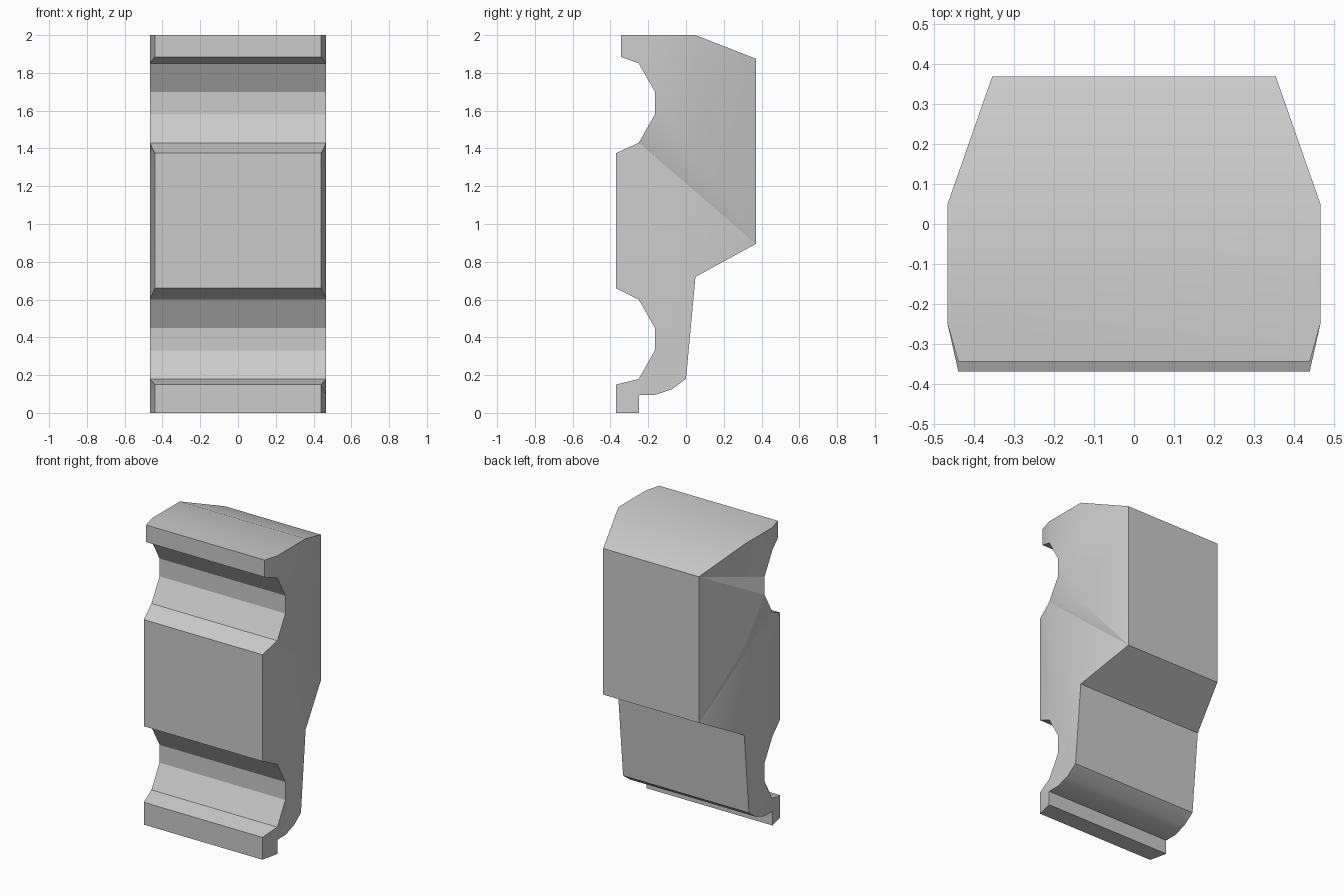
import bpy, bmesh, math

if "Cube" in bpy.data.objects:
    bpy.data.objects.remove(bpy.data.objects["Cube"])

# Side profile (y, z), going clockwise from the top front lip
GROOVE = [(-0.25, 0.0), (-0.165, 0.15), (-0.165, 0.27), (-0.25, 0.42)]


def groove(z):
    return [(y, z + dz) for y, dz in GROOVE]


profile = [(-0.345, 2), (0.05, 2), (0.37, 1.875), (0.37, 0.895), (0.05, 0.72),
           (0, 0.18), (-0.075, 0.125), (-0.165, 0.095), (-0.25, 0.095),
           (-0.25, 0), (-0.37, 0), (-0.37, 0.15)]
profile += groove(0.18)
profile += [(-0.37, 0.66), (-0.37, 1.375)]
profile += groove(1.43)
profile += [(-0.345, 1.885)]


def half_width(y):
    if y < -0.3:          # chamfered front
        return 0.44
    if y > 0.06:          # tapered back
        return 0.355
    return 0.467


# Extrude the profile across x
bm = bmesh.new()
face = bm.faces.new([bm.verts.new((-1, y, z)) for y, z in profile])
ext = bmesh.ops.extrude_face_region(bm, geom=[face], use_keep_orig=True)
for v in ext["geom"]:
    if isinstance(v, bmesh.types.BMVert):
        v.co.x = 1
caps = [f for f in bm.faces if len(f.verts) > 4]
bmesh.ops.triangulate(bm, faces=caps)

# Cut at the lines where the sides start to narrow, then set the widths
for y in (-0.25, 0.05):
    bmesh.ops.bisect_plane(bm, geom=bm.verts[:] + bm.edges[:] + bm.faces[:],
                           dist=1e-4, plane_co=(0, y, 0), plane_no=(0, 1, 0))
for v in bm.verts:
    v.co.x = math.copysign(half_width(v.co.y), v.co.x)

# Merge coplanar pieces
bmesh.ops.dissolve_limit(bm, angle_limit=math.radians(1),
                         verts=bm.verts[:], edges=bm.edges[:])
bmesh.ops.recalc_face_normals(bm, faces=bm.faces[:])

mesh = bpy.data.meshes.new("moulded_block")
bm.to_mesh(mesh)
bm.free()
block = bpy.data.objects.new("moulded_block", mesh)
bpy.context.collection.objects.link(block)
bpy.context.view_layer.objects.active = block
block.select_set(True)
bpy.ops.object.shade_smooth_by_angle(angle=math.radians(25))
